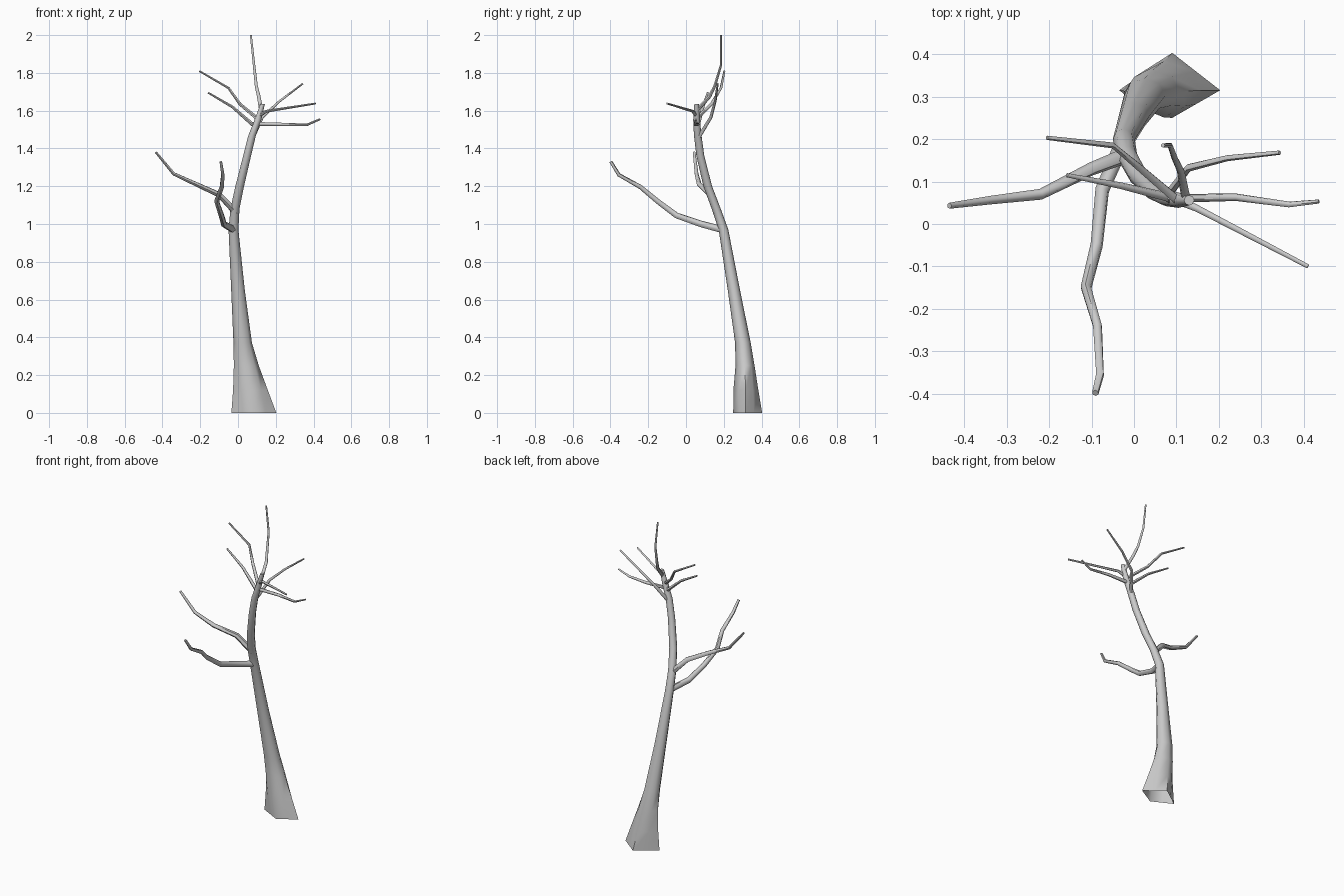
import bpy, bmesh, math
from mathutils import Vector

if "Cube" in bpy.data.objects:
    bpy.data.objects.remove(bpy.data.objects["Cube"])


def loft(name, rings, cap_start, cap_end):
    """Skin a list of equal-sized point rings into one smooth shaded object."""
    bm = bmesh.new()
    loops = [[bm.verts.new(p) for p in ring] for ring in rings]
    n = len(loops[0])
    for a, b in zip(loops, loops[1:]):
        for i in range(n):
            j = (i + 1) % n
            bm.faces.new((a[i], a[j], b[j], b[i]))
    if cap_start:
        bm.faces.new(loops[0][::-1])
    if cap_end:
        bm.faces.new(loops[-1])
    mesh = bpy.data.meshes.new(name)
    bm.to_mesh(mesh)
    bm.free()
    obj = bpy.data.objects.new(name, mesh)
    bpy.context.collection.objects.link(obj)
    for poly in mesh.polygons:
        poly.use_smooth = True
    mesh.set_sharp_from_angle(angle=math.radians(60))
    return obj


def trunk_ring(z, x0, x1, y0, y1, cx, cy, diamond):
    """Eight-sided ring filling the given bounds; diamond=1 gives a four-cornered base."""
    ring = []
    for i in range(8):
        a = i * math.pi / 4
        c, s = math.cos(a), math.sin(a)
        k = 1 + diamond * (1 / (abs(c) + abs(s)) - 1)
        rx = x1 - cx if c > 0 else cx - x0
        ry = y1 - cy if s > 0 else cy - y0
        ring.append((cx + c * k * rx, cy + s * k * ry, z))
    return ring


def branch(name, points, r0, r1, sides=6):
    """Tapered tube through the points."""
    pts = [Vector(p) for p in points]
    rings = []
    side = None
    for i, p in enumerate(pts):
        d_in = (p - pts[i - 1]).normalized() if i else Vector()
        d_out = (pts[i + 1] - p).normalized() if i < len(pts) - 1 else Vector()
        t = (d_in + d_out).normalized()
        if side is None:
            side = t.orthogonal()
        side = (side - t * side.dot(t)).normalized()
        up = t.cross(side)
        r = r0 + (r1 - r0) * i / (len(pts) - 1)
        rings.append([p + r * (math.cos(a) * side + math.sin(a) * up)
                      for a in (2 * math.pi * k / sides for k in range(sides))])
    return loft(name, rings, True, True)


# Trunk: flared open base, leaning and narrowing toward the crown
trunk = [
    (0.00, -0.035, 0.203, 0.250, 0.403, 0.090, 0.315, 1.0),
    (0.12, -0.026, 0.158, 0.251, 0.383, 0.070, 0.315, 0.6),
    (0.25, -0.022, 0.110, 0.262, 0.363, 0.044, 0.312, 0.2),
    (0.37, -0.024, 0.074, 0.260, 0.343, 0.025, 0.302, 0.0),
    (0.65, -0.036, 0.036, 0.221, 0.286, 0.000, 0.254, 0.0),
    (0.97, -0.050, 0.002, 0.173, 0.224, -0.024, 0.199, 0.0),
]
rings = [trunk_ring(*r) for r in trunk]
for x, y, z, r in [(-0.016, 0.160, 1.08, 0.024), (0.009, 0.115, 1.20, 0.023),
                   (0.048, 0.076, 1.36, 0.021), (0.075, 0.062, 1.47, 0.020),
                   (0.105, 0.056, 1.55, 0.018), (0.130, 0.056, 1.635, 0.012)]:
    rings.append(trunk_ring(z, x - r, x + r, y - r, y + r, x, y, 0))
loft("trunk", rings, False, True)

# Two heavy lower branches
branch("lower_front_branch", [
    (-0.025, 0.195, 0.97), (-0.075, 0.08, 1.00), (-0.088, -0.05, 1.045),
    (-0.113, -0.15, 1.12), (-0.086, -0.24, 1.195), (-0.08, -0.355, 1.26),
    (-0.091, -0.398, 1.33)], 0.019, 0.008)
branch("lower_left_branch", [
    (-0.01, 0.165, 1.06), (-0.10, 0.13, 1.155), (-0.22, 0.07, 1.21),
    (-0.34, 0.056, 1.265), (-0.435, 0.043, 1.38)], 0.019, 0.007)

# Thin crown branches
crown = {
    "crown_left_high": [(0.10, 0.058, 1.56), (0.01, 0.135, 1.635),
                        (-0.05, 0.185, 1.72), (-0.205, 0.203, 1.81)],
    "crown_left_low": [(0.085, 0.062, 1.52), (-0.03, 0.09, 1.62), (-0.158, 0.115, 1.695)],
    "crown_back_right": [(0.075, 0.062, 1.45), (0.128, 0.132, 1.565),
                         (0.22, 0.155, 1.65), (0.343, 0.168, 1.743)],
    "crown_front_right": [(0.105, 0.056, 1.57), (0.15, 0.036, 1.597), (0.41, -0.10, 1.638)],
    "crown_right": [(0.08, 0.06, 1.53), (0.24, 0.063, 1.527),
                    (0.365, 0.046, 1.525), (0.435, 0.053, 1.555)],
    "crown_top": [(0.123, 0.057, 1.60), (0.11, 0.125, 1.675), (0.097, 0.152, 1.73),
                  (0.085, 0.185, 1.84), (0.068, 0.185, 2.0)],
}
for name, pts in crown.items():
    branch(name, pts, 0.011, 0.005)
